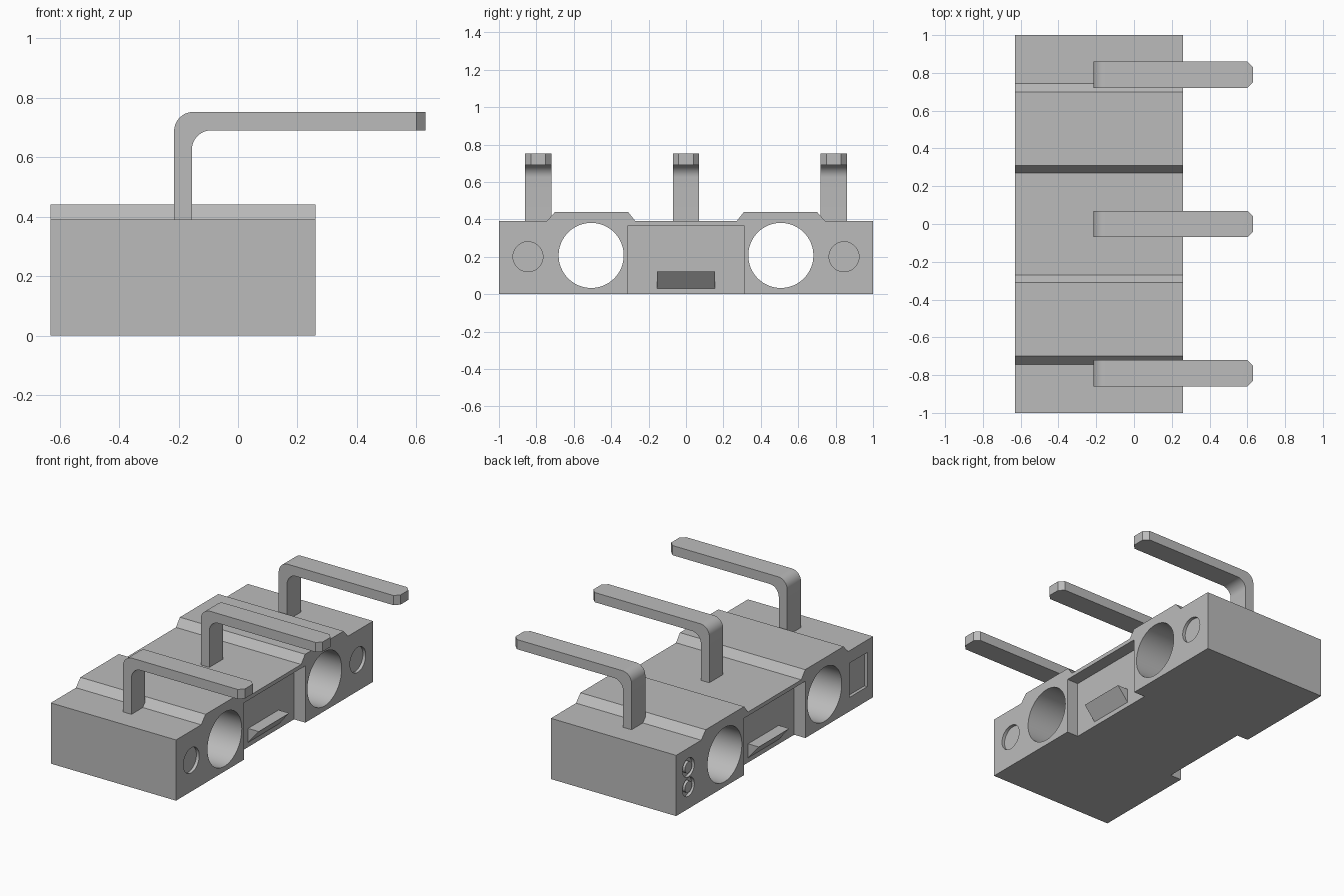
import bpy
import bmesh
from math import pi, sin, cos, radians
from mathutils import Matrix, Vector

if "Cube" in bpy.data.objects:
    bpy.data.objects.remove(bpy.data.objects["Cube"])

grey = bpy.data.materials.new("plain grey")
grey.use_nodes = True
grey.diffuse_color = (0.5, 0.5, 0.5, 1)
grey.node_tree.nodes["Principled BSDF"].inputs["Base Color"].default_value = (0.5, 0.5, 0.5, 1)

BACK, FRONT = -0.63, 0.26      # body ends along x
POCKET = 0.08                  # pocket depth


def finish(name, bm):
    bmesh.ops.recalc_face_normals(bm, faces=bm.faces)
    mesh = bpy.data.meshes.new(name)
    bm.to_mesh(mesh)
    bm.free()
    mesh.materials.append(grey)
    obj = bpy.data.objects.new(name, mesh)
    bpy.context.collection.objects.link(obj)
    return obj


def prism(name, points, offset):
    """Extrude a closed outline of 3D points by an offset."""
    bm = bmesh.new()
    face = bm.faces.new([bm.verts.new(p) for p in points])
    new = bmesh.ops.extrude_face_region(bm, geom=[face])["geom"]
    bmesh.ops.translate(bm, vec=offset, verts=[v for v in new if isinstance(v, bmesh.types.BMVert)])
    return finish(name, bm)


def box(name, low, high):
    (x0, y0, z0), (x1, y1, z1) = low, high
    return prism(name, [(x0, y0, z0), (x1, y0, z0), (x1, y1, z0), (x0, y1, z0)], (0, 0, z1 - z0))


def rod(name, x0, x1, y, z, r, n=64):
    """Cylinder lying along x."""
    ring = [(x0, y + r * cos(2 * pi * i / n), z + r * sin(2 * pi * i / n)) for i in range(n)]
    return prism(name, ring, (x1 - x0, 0, 0))


def cut(target, cutter):
    mod = target.modifiers.new("cut", "BOOLEAN")
    mod.operation = "DIFFERENCE"
    mod.solver = "EXACT"
    mod.object = cutter
    bpy.context.view_layer.objects.active = target
    bpy.ops.object.modifier_apply(modifier=mod.name)
    bpy.data.objects.remove(cutter)


def smooth(obj):
    bpy.ops.object.select_all(action="DESELECT")
    obj.select_set(True)
    bpy.context.view_layer.objects.active = obj
    bpy.ops.object.shade_smooth_by_angle(angle=radians(30))


# Body: block profile with two raised ridges over the bores
half = [(0.27, 0.39), (0.31, 0.44), (0.70, 0.44), (0.745, 0.39), (1, 0.39), (1, 0)]
outline = half + [(-y, z) for y, z in reversed(half)]
body = prism("body", [(BACK, y, z) for y, z in outline], (FRONT - BACK, 0, 0))

# Through bores and shallow round dimples
for s in (-1, 1):
    cut(body, rod("bore_cutter", BACK - 0.1, FRONT + 0.1, s * 0.507, 0.207, 0.174))
    cut(body, rod("dimple_cutter", FRONT - 0.02, FRONT + 0.1, s * 0.845, 0.2, 0.08, 48))

# Centre pockets on both faces
cut(body, box("pocket_cutter", (FRONT - POCKET, -0.312, -0.1), (FRONT + 0.1, 0.312, 0.365)))
cut(body, box("pocket_cutter", (BACK - 0.1, -0.312, -0.1), (BACK + POCKET, 0.312, 0.365)))

# Rear markings: square recess and two round recesses with bosses
cut(body, box("square_cutter", (BACK - 0.1, -0.94, 0.09), (BACK + 0.02, -0.76, 0.31)))
for i, z in enumerate((0.14, 0.265)):
    cut(body, rod("round_cutter", BACK - 0.1, BACK + 0.02, 0.875, z, 0.06, 32))
    smooth(rod(f"round_boss_{i + 1}", BACK, BACK + 0.03, 0.875, z, 0.036, 32))
smooth(body)

# Latch wedges: flat on top, sloping back to the pocket floor
for name, x, d in (("front_latch", FRONT - POCKET, 1), ("rear_latch", BACK + POCKET, -1)):
    prism(name, [(x - d * 0.01, -0.155, 0.12), (x + d * 0.076, -0.155, 0.12),
                 (x, -0.155, 0.03), (x - d * 0.01, -0.155, 0.03)], (0, 0.31, 0))


# Bent pins with chamfered tips
def arc(cx, cz, r, start, end, n=10):
    return [(cx + r * cos(a), cz + r * sin(a))
            for a in (radians(start + (end - start) * i / n) for i in range(n + 1))]


R, TIP = 0.065, 0.63
side = [(-0.155, 0.36), (-0.215, 0.36)]
side += arc(-0.215 + R, 0.752 - R, R, 180, 90)
side += [(TIP, 0.752), (TIP, 0.69)]
side += arc(-0.155 + R, 0.69 - R, R, 90, 180)
for name, y in (("front_pin", -0.79), ("middle_pin", 0), ("rear_pin", 0.79)):
    pin = prism(name, [(px, y - 0.07, pz) for px, pz in side], (0, 0.14, 0))
    for s in (-1, 1):
        bm = bmesh.new()
        bm.from_mesh(pin.data)
        edge = [e for e in bm.edges if all(v.co.x > TIP - 0.001 and (v.co.y - y) * s > 0 for v in e.verts)]
        bmesh.ops.bevel(bm, geom=edge, offset=0.03, segments=1, affect="EDGES")
        bm.to_mesh(pin.data)
        bm.free()
    smooth(pin)
